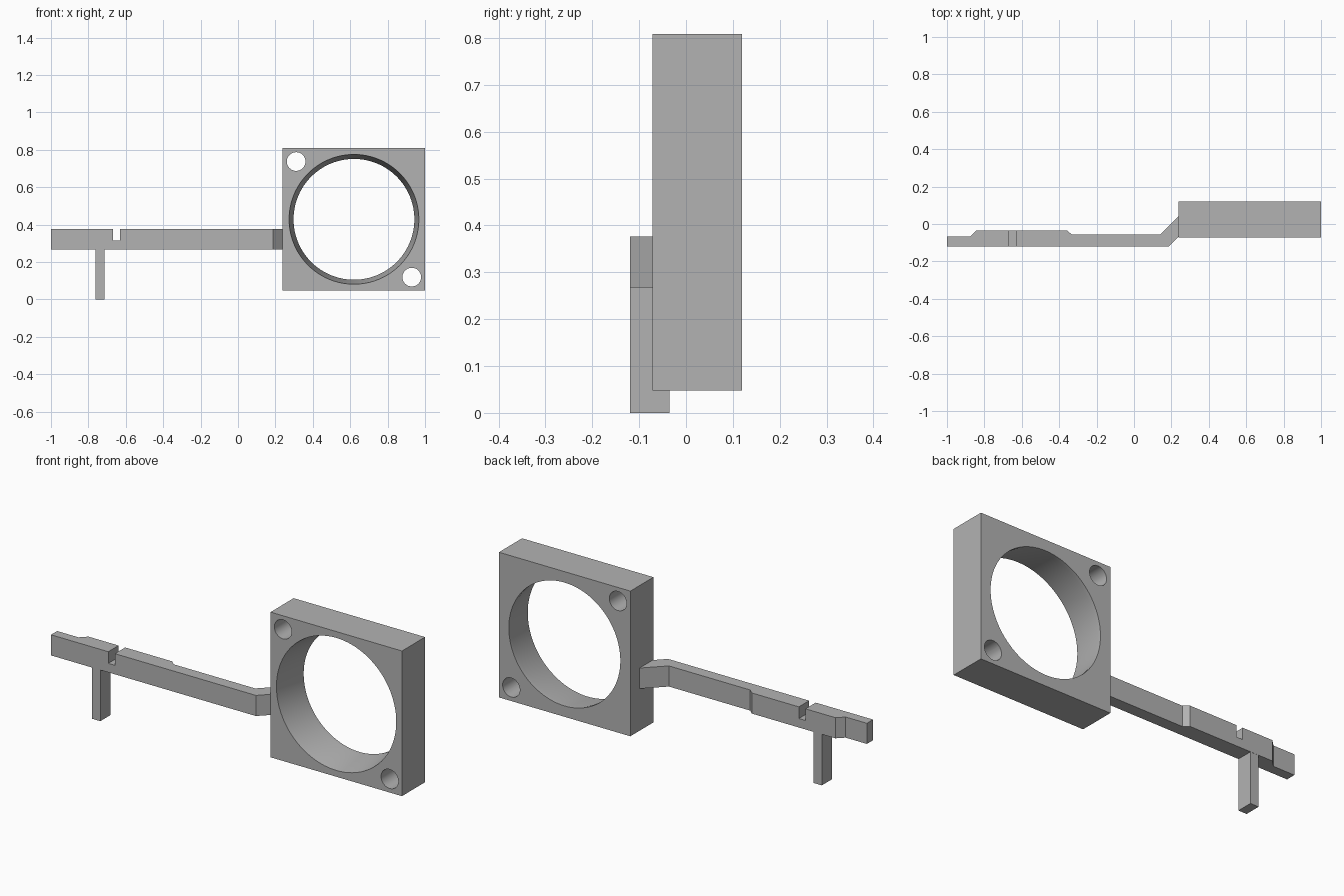
import bpy
import bmesh
from math import cos, sin, tau

default = bpy.data.objects.get("Cube")
if default:
    bpy.data.objects.remove(default, do_unlink=True)

grey = bpy.data.materials.new("plain_grey")
grey.use_nodes = True
grey.diffuse_color = (0.45, 0.45, 0.45, 1)
grey.node_tree.nodes["Principled BSDF"].inputs["Base Color"].default_value = grey.diffuse_color


def loft(name, rings):
    """Join matching rings of points and cap both ends."""
    bm = bmesh.new()
    loops = [[bm.verts.new(p) for p in ring] for ring in rings]
    n = len(loops[0])
    for a, b in zip(loops, loops[1:]):
        for i in range(n):
            j = (i + 1) % n
            bm.faces.new((a[i], a[j], b[j], b[i]))
    bm.faces.new(loops[0])
    bm.faces.new(loops[-1])
    bmesh.ops.recalc_face_normals(bm, faces=bm.faces)
    mesh = bpy.data.meshes.new(name)
    bm.to_mesh(mesh)
    bm.free()
    mesh.materials.append(grey)
    obj = bpy.data.objects.new(name, mesh)
    bpy.context.collection.objects.link(obj)
    return obj


def prism(name, outline, z0, z1):
    return loft(name, [[(x, y, z) for x, y in outline] for z in (z0, z1)])


def box(name, x0, x1, y0, y1, z0, z1):
    return prism(name, [(x0, y0), (x1, y0), (x1, y1), (x0, y1)], z0, z1)


def bore(name, cx, cz, sections, sides):
    """Round cutter along y from (y, radius) sections."""
    angles = [tau * i / sides for i in range(sides)]
    return loft(name, [[(cx + r * cos(a), y, cz + r * sin(a)) for a in angles]
                       for y, r in sections])


def select_only(obj):
    bpy.ops.object.select_all(action='DESELECT')
    obj.select_set(True)
    bpy.context.view_layer.objects.active = obj


def cut(target, cutter):
    cutter.hide_render = True
    mod = target.modifiers.new("cut", 'BOOLEAN')
    mod.operation = 'DIFFERENCE'
    mod.solver = 'EXACT'
    mod.object = cutter
    select_only(target)
    bpy.ops.object.modifier_apply(modifier=mod.name)
    bpy.data.objects.remove(cutter, do_unlink=True)


# Square ring block with a tapered main bore and two corner holes
FRONT, BACK = -0.072, 0.119
block = box("ring_block", 0.239, 1.0, FRONT, BACK, 0.048, 0.808)
CX, CZ = 0.62, 0.428
cut(block, bore("main_bore", CX, CZ,
                [(FRONT - 0.01, 0.348), (FRONT, 0.347), (BACK - 0.02, 0.323), (BACK + 0.05, 0.323)], 96))
for side in (-1, 1):
    cut(block, bore("corner_hole", CX + side * 0.309, CZ - side * 0.309,
                    [(FRONT - 0.05, 0.05), (BACK + 0.05, 0.05)], 40))
select_only(block)
bpy.ops.object.shade_smooth_by_angle(angle=0.5)

# Cranked arm with a thickened stretch on its back
arm = prism("arm", [(-1, -0.119), (0.187, -0.119), (0.239, -0.067), (0.239, 0.042),
                    (0.139, -0.057), (-0.332, -0.057), (-0.358, -0.034),
                    (-0.842, -0.034), (-0.877, -0.068), (-1, -0.068)], 0.268, 0.376)

# Slot across the top of the arm
cut(arm, box("arm_slot", -0.668, -0.63, -0.2, 0.1, 0.315, 0.5))

# Peg hanging below the arm
box("peg", -0.762, -0.714, -0.119, -0.035, 0, 0.268)
